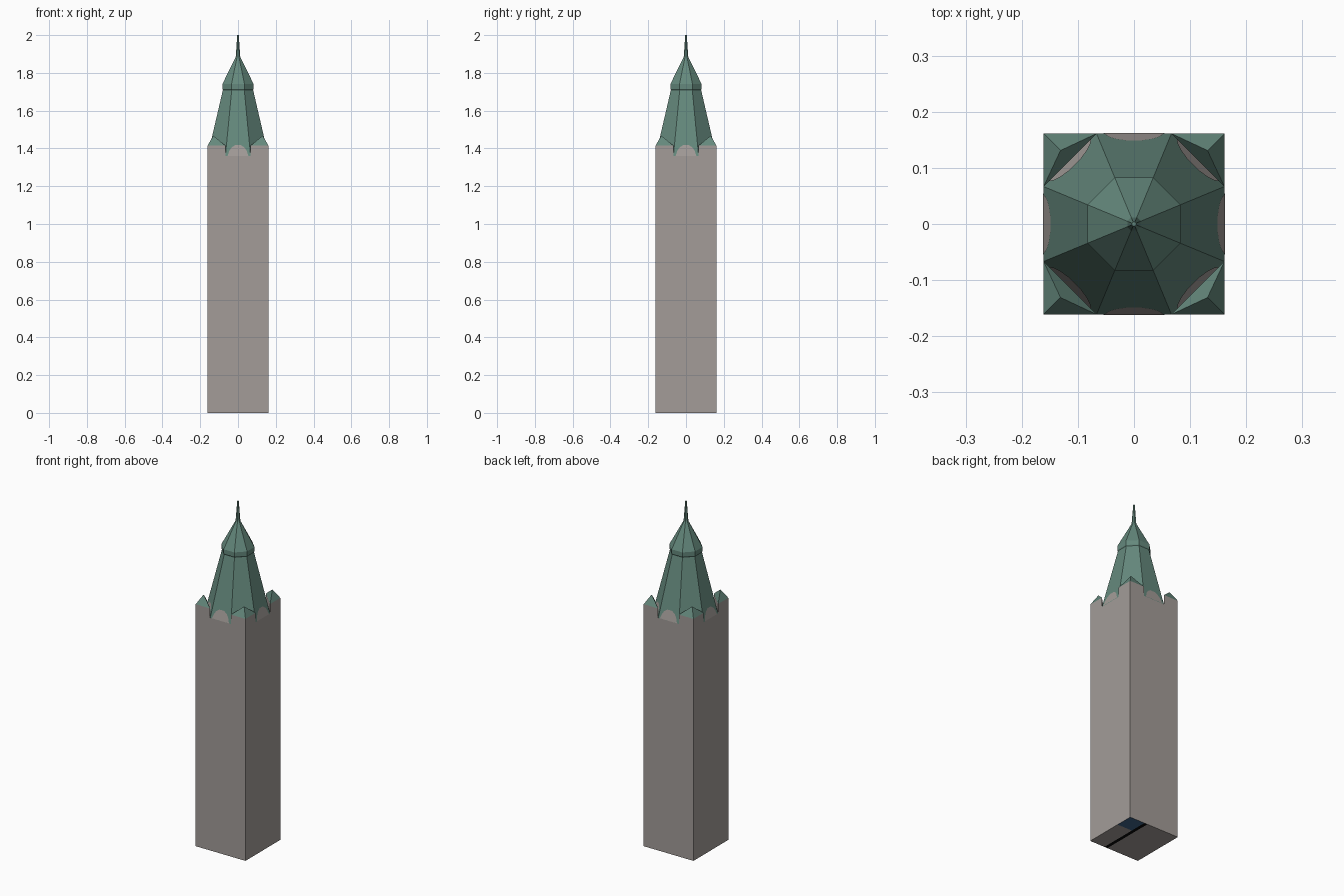
import bpy, bmesh, math
from mathutils import Matrix

if "Cube" in bpy.data.objects:
    bpy.data.objects.remove(bpy.data.objects["Cube"])

H = 0.161          # half width of the tower
T = 0.067          # half width of an octagon side at the base
Z0 = 1.36          # top of the square shaft


def mat(name, rgb):
    m = bpy.data.materials.new(name)
    lin = [((c / 255 + 0.055) / 1.055) ** 2.4 for c in rgb]
    m.diffuse_color = (*lin, 1)
    m.use_nodes = True
    m.node_tree.nodes["Principled BSDF"].inputs["Base Color"].default_value = m.diffuse_color
    return m


STONE = mat("warm grey stone", (163, 156, 152))
COPPER = mat("weathered copper", (101, 137, 125))
BLACK = mat("black", (8, 8, 8))
BLUE = mat("dark blue", (62, 98, 135))


def finish(bm, name, mats):
    bmesh.ops.recalc_face_normals(bm, faces=bm.faces)
    me = bpy.data.meshes.new(name)
    bm.to_mesh(me)
    bm.free()
    for m in mats:
        me.materials.append(m)
    ob = bpy.data.objects.new(name, me)
    bpy.context.collection.objects.link(ob)
    return ob


# square shaft, underside split for its painted patches
bm = bmesh.new()
bmesh.ops.create_cube(bm, size=1, matrix=Matrix.Translation((0, 0, Z0 / 2))
                      @ Matrix.Diagonal((2 * H, 2 * H, Z0, 1)))
for co, no in (((0.045, 0, 0), (1, 0, 0)), ((0.065, 0, 0), (1, 0, 0)),
               ((0, 0.06, 0), (0, 1, 0))):
    bmesh.ops.bisect_plane(bm, geom=bm.verts[:] + bm.edges[:] + bm.faces[:],
                           plane_co=co, plane_no=no)
for f in bm.faces:
    c = f.calc_center_median()
    if c.z < 0.001:
        if 0.045 < c.x < 0.065:
            f.material_index = 1
        elif c.x > 0.065 and c.y > 0.06:
            f.material_index = 2
finish(bm, "tower_shaft", [STONE, BLACK, BLUE])

# octagonal spire: (apothem, height) profile with collar and finial
bm = bmesh.new()
profile = [(H, Z0), (0.080, 1.71), (0.083, 1.715), (0.083, 1.74),
           (0.012, 1.885), (0.004, 2.0)]
rings = []
for a, z in profile:
    r = a / math.cos(math.pi / 8)
    rings.append([bm.verts.new((r * math.cos(math.pi * (k + .5) / 4),
                                r * math.sin(math.pi * (k + .5) / 4), z))
                  for k in range(8)])
for lo, hi in zip(rings, rings[1:]):
    for k in range(8):
        n = (k + 1) % 8
        bm.faces.new((lo[k], lo[n], hi[n], hi[k]))
bm.faces.new(rings[-1])
bm.faces.new(rings[0])
finish(bm, "spire", [COPPER])

# stone patches at the foot of each spire side
bm = bmesh.new()
slope = (H - 0.080) / (1.71 - Z0)
outline = [(-.055, .001), (-.045, .03), (-.034, .045), (-.015, .058),
           (.015, .058), (.034, .045), (.045, .03), (.055, .001)]
for k in range(8):
    rot = Matrix.Rotation(k * math.pi / 4, 3, 'Z')
    vs = []
    for u, h in outline:
        v = bm.verts.new((H + .0015 - slope * h, u, Z0 + h))
        v.co = rot @ v.co
        vs.append(v)
    bm.faces.new(vs)
finish(bm, "spire_foot_patches", [STONE])

# corner blocks with small pyramid roofs
bm = bmesh.new()
for k in range(4):
    rot = Matrix.Rotation(k * math.pi / 2, 3, 'Z')
    foot = [(H, H), (T, H), (H, T)]
    lo = [bm.verts.new(rot @ bm.verts.new((x, y, Z0)).co) for x, y in foot]
    hi = [bm.verts.new((*v.co.xy, 1.415)) for v in lo]
    tip = bm.verts.new((0, 0, 0))
    tip.co = (0.131, 0.131, 1.468)
    tip.co = rot @ tip.co
    for i in range(3):
        j = (i + 1) % 3
        bm.faces.new((lo[i], lo[j], hi[j], hi[i]))
        bm.faces.new((hi[i], hi[j], tip)).material_index = 1
    bm.faces.new(lo)
bmesh.ops.delete(bm, geom=[v for v in bm.verts if not v.link_faces], context='VERTS')
finish(bm, "corner_broaches", [STONE, COPPER])
